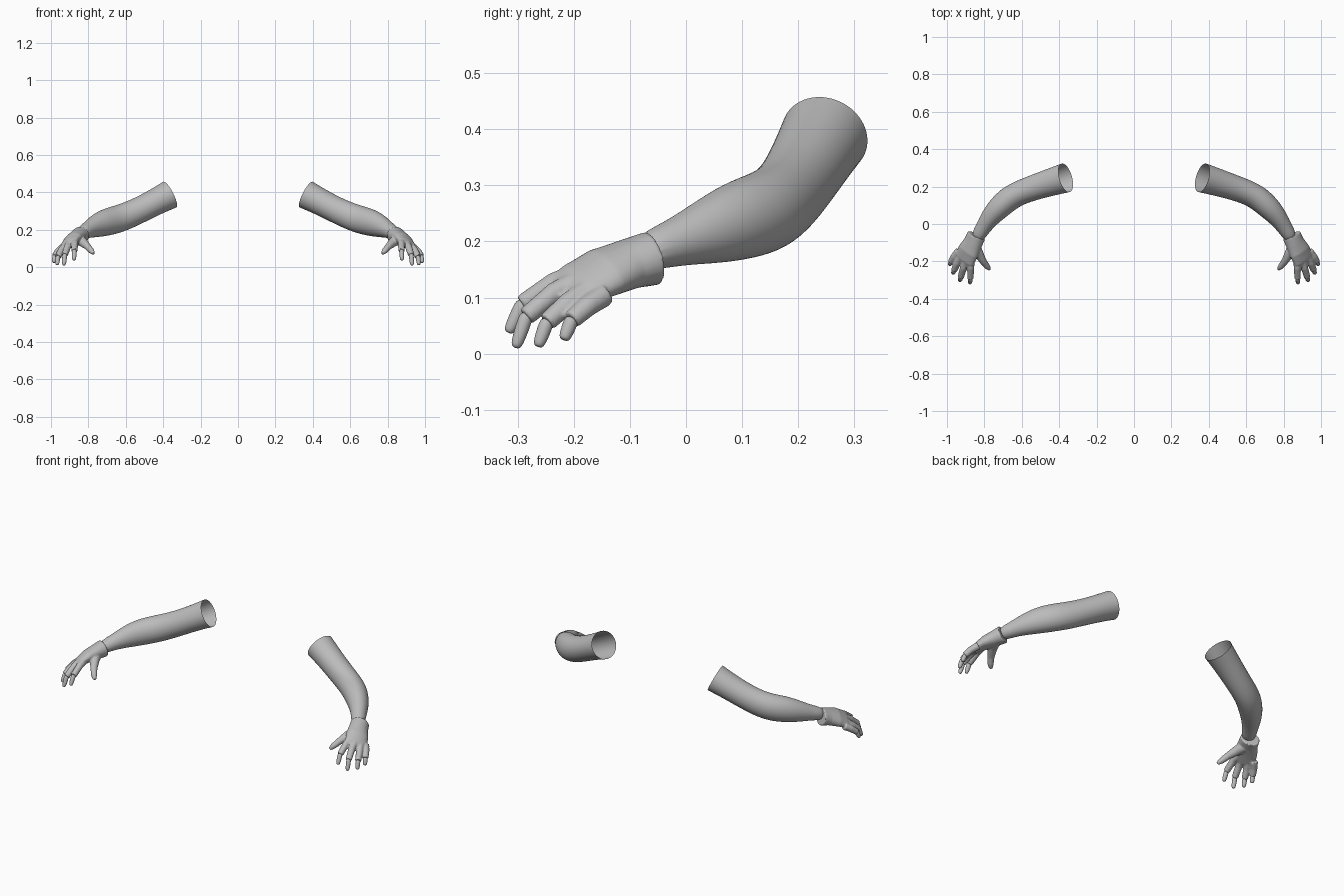
import bpy, bmesh, math
from mathutils import Vector

if "Cube" in bpy.data.objects:
    bpy.data.objects.remove(bpy.data.objects["Cube"])

grey = bpy.data.materials.new("plain grey")
grey.use_nodes = True
grey.diffuse_color = (0.5, 0.5, 0.5, 1)
grey.node_tree.nodes["Principled BSDF"].inputs["Base Color"].default_value = (0.5, 0.5, 0.5, 1)

PALM_UP = Vector((0.51, -0.05, 0.86))


def sweep(bm, sections, up, sides=16, cap_start=True, cap_end=True):
    """Skin oval rings along a path; each section is (centre, half width, half height)."""
    pts = [Vector(s[0]) for s in sections]
    rings = []
    for i, (_, w, h) in enumerate(sections):
        tangent = (pts[min(i + 1, len(pts) - 1)] - pts[max(i - 1, 0)]).normalized()
        side = tangent.cross(up).normalized()
        top = side.cross(tangent)
        angles = [2 * math.pi * k / sides for k in range(sides)]
        rings.append([bm.verts.new(pts[i] + side * w * math.cos(a) + top * h * math.sin(a))
                      for a in angles])
    for a, b in zip(rings, rings[1:]):
        for k in range(sides):
            n = (k + 1) % sides
            bm.faces.new((a[k], a[n], b[n], b[k]))
    if cap_start:
        bm.faces.new(rings[0][::-1])
    if cap_end:
        bm.faces.new(rings[-1])


def finish(bm, name, remesh=False):
    """Turn the bmesh into a smooth object mirrored to the other side."""
    bmesh.ops.recalc_face_normals(bm, faces=bm.faces[:])
    mesh = bpy.data.meshes.new(name)
    bm.to_mesh(mesh)
    bm.free()
    mesh.materials.append(grey)
    for p in mesh.polygons:
        p.use_smooth = True
    obj = bpy.data.objects.new(name, mesh)
    bpy.context.collection.objects.link(obj)
    if remesh:
        m = obj.modifiers.new("fuse", 'REMESH')
        m.mode = 'VOXEL'
        m.voxel_size = 0.004
        m.use_smooth_shade = True
        s = obj.modifiers.new("soften", 'SMOOTH')
        s.factor = 0.5
        s.iterations = 4
    else:
        s = obj.modifiers.new("round", 'SUBSURF')
        s.levels = s.render_levels = 2
    obj.modifiers.new("other side", 'MIRROR').use_mirror_merge = False
    return obj


# Arm: open at the shoulder, bent at the elbow, ending inside the cuff
bm = bmesh.new()
sweep(bm, [
    ((0.365, 0.247, 0.388), 0.081, 0.079),
    ((0.43, 0.228, 0.355), 0.076, 0.073),
    ((0.52, 0.20, 0.308), 0.070, 0.071),
    ((0.60, 0.172, 0.272), 0.067, 0.074),
    ((0.66, 0.142, 0.252), 0.068, 0.076),
    ((0.72, 0.09, 0.236), 0.065, 0.073),
    ((0.77, 0.035, 0.216), 0.053, 0.059),
    ((0.81, -0.025, 0.196), 0.041, 0.041),
    ((0.845, -0.085, 0.176), 0.036, 0.034),
], Vector((0, 0, 1)), cap_start=False)
finish(bm, "arm")

# Glove: palm, thumb and finger sleeves fused together
bm = bmesh.new()
sweep(bm, [
    ((0.842, -0.060, 0.170), 0.051, 0.048),
    ((0.860, -0.100, 0.160), 0.053, 0.042),
    ((0.885, -0.145, 0.145), 0.062, 0.036),
    ((0.906, -0.188, 0.124), 0.062, 0.025),
    ((0.916, -0.208, 0.110), 0.050, 0.016),
], PALM_UP, sides=24)
sweep(bm, [
    ((0.855, -0.10, 0.150), 0.030, 0.030),
    ((0.833, -0.155, 0.137), 0.027, 0.026),
    ((0.806, -0.200, 0.112), 0.019, 0.019),
    ((0.785, -0.228, 0.088), 0.016, 0.016),
    ((0.771, -0.242, 0.073), 0.009, 0.009),
], PALM_UP)

# Each finger: knuckle, middle of sleeve, sleeve end, fingertip
fingers = {
    "index": ((0.872, -0.170, 0.148), (0.873, -0.235, 0.126), (0.875, -0.292, 0.088), (0.877, -0.317, 0.037)),
    "middle": ((0.897, -0.175, 0.138), (0.912, -0.235, 0.108), (0.926, -0.285, 0.066), (0.931, -0.304, 0.010)),
    "ring": ((0.920, -0.165, 0.120), (0.945, -0.210, 0.090), (0.962, -0.248, 0.056), (0.968, -0.264, 0.012)),
    "little": ((0.938, -0.145, 0.105), (0.962, -0.175, 0.085), (0.979, -0.204, 0.060), (0.986, -0.218, 0.024)),
}
for knuckle, middle, end, tip in fingers.values():
    sweep(bm, [(knuckle, 0.021, 0.021), (middle, 0.019, 0.019), (end, 0.017, 0.017)], PALM_UP)
finish(bm, "glove", remesh=True)

# Bare fingertips coming out of the sleeves
for name, (_, _, end, tip) in fingers.items():
    bm = bmesh.new()
    a, b = Vector(end), Vector(tip)
    profile = [(-0.15, 0.0135), (0.3, 0.0135), (0.65, 0.0125), (0.9, 0.0105), (1.0, 0.006)]
    sweep(bm, [(a.lerp(b, t), r, r) for t, r in profile], PALM_UP, sides=10)
    finish(bm, name + "_fingertip")
